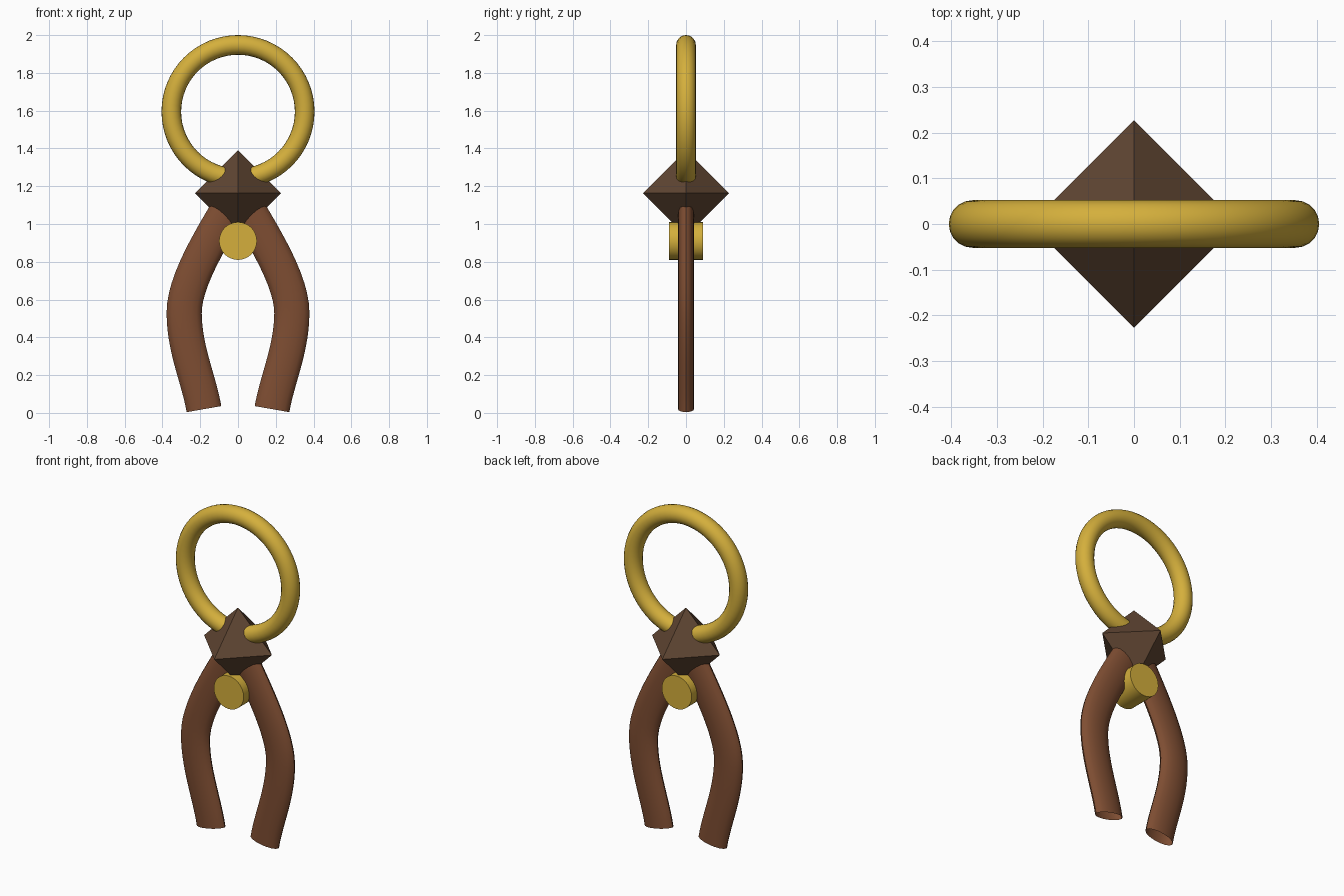
import bpy
import bmesh
import math
from mathutils import Vector

cube = bpy.data.objects.get("Cube")
if cube:
    bpy.data.objects.remove(cube, do_unlink=True)


def make_material(name, rgb):
    mat = bpy.data.materials.new(name)
    mat.use_nodes = True
    mat.diffuse_color = (*rgb, 1)
    mat.node_tree.nodes["Principled BSDF"].inputs["Base Color"].default_value = (*rgb, 1)
    return mat


gold = make_material("gold", (0.66, 0.43, 0.045))
dark_brown = make_material("dark brown", (0.115, 0.06, 0.032))
leather_brown = make_material("leather brown", (0.21, 0.075, 0.032))


def finish(obj, name, mat, smooth=True):
    obj.name = name
    obj.data.name = name
    obj.data.materials.clear()
    obj.data.materials.append(mat)
    if smooth:
        bpy.ops.object.shade_smooth_by_angle(angle=math.radians(40))
    return obj


# Ring standing upright, its bottom buried in the hub
bpy.ops.mesh.primitive_torus_add(
    major_radius=0.353, minor_radius=0.052, major_segments=64, minor_segments=20,
    location=(0, 0, 1.595), rotation=(math.pi / 2, 0, 0))
finish(bpy.context.object, "ring", gold)

# Octahedral hub
bm = bmesh.new()
for axis in range(3):
    for side in (-1, 1):
        corner = Vector((0, 0, 0))
        corner[axis] = side * 0.227
        bm.verts.new(corner)
bmesh.ops.convex_hull(bm, input=bm.verts)
mesh = bpy.data.meshes.new("hub")
bm.to_mesh(mesh)
bm.free()
hub = bpy.data.objects.new("hub", mesh)
hub.location.z = 1.163
bpy.context.collection.objects.link(hub)
finish(hub, "hub", dark_brown, smooth=False)

# Pivot pin running front to back
bpy.ops.mesh.primitive_cylinder_add(
    vertices=32, radius=0.1, depth=0.178,
    location=(0, 0, 0.91), rotation=(math.pi / 2, 0, 0))
finish(bpy.context.object, "pivot_pin", gold)

# Bowed legs: a flattened open tube, mirrored; each row is point, then handle
path = [
    ((0, 1.17), (0.1, -0.185)),
    ((0.285, 0.53), (0, -0.19)),
    ((0.18, 0.02), (-0.028, -0.16)),
]
curve = bpy.data.curves.new("legs", "CURVE")
curve.dimensions = "3D"
curve.bevel_depth = 0.093
curve.bevel_resolution = 6
curve.resolution_u = 14
spline = curve.splines.new("BEZIER")
spline.bezier_points.add(len(path) - 1)
for point, ((x, z), (dx, dz)) in zip(spline.bezier_points, path):
    point.handle_left_type = point.handle_right_type = "FREE"
    point.co = (x, 0, z)
    point.handle_left = (x - dx, 0, z - dz)
    point.handle_right = (x + dx, 0, z + dz)
legs = bpy.data.objects.new("legs", curve)
legs.scale.y = 0.45
bpy.context.collection.objects.link(legs)
bpy.ops.object.select_all(action="DESELECT")
legs.select_set(True)
bpy.context.view_layer.objects.active = legs
bpy.ops.object.convert(target="MESH")
legs = bpy.context.object
bpy.ops.object.transform_apply(location=False, rotation=False, scale=True)
finish(legs, "legs", leather_brown)
mirror = legs.modifiers.new("mirror", "MIRROR")
mirror.use_mirror_merge = False
